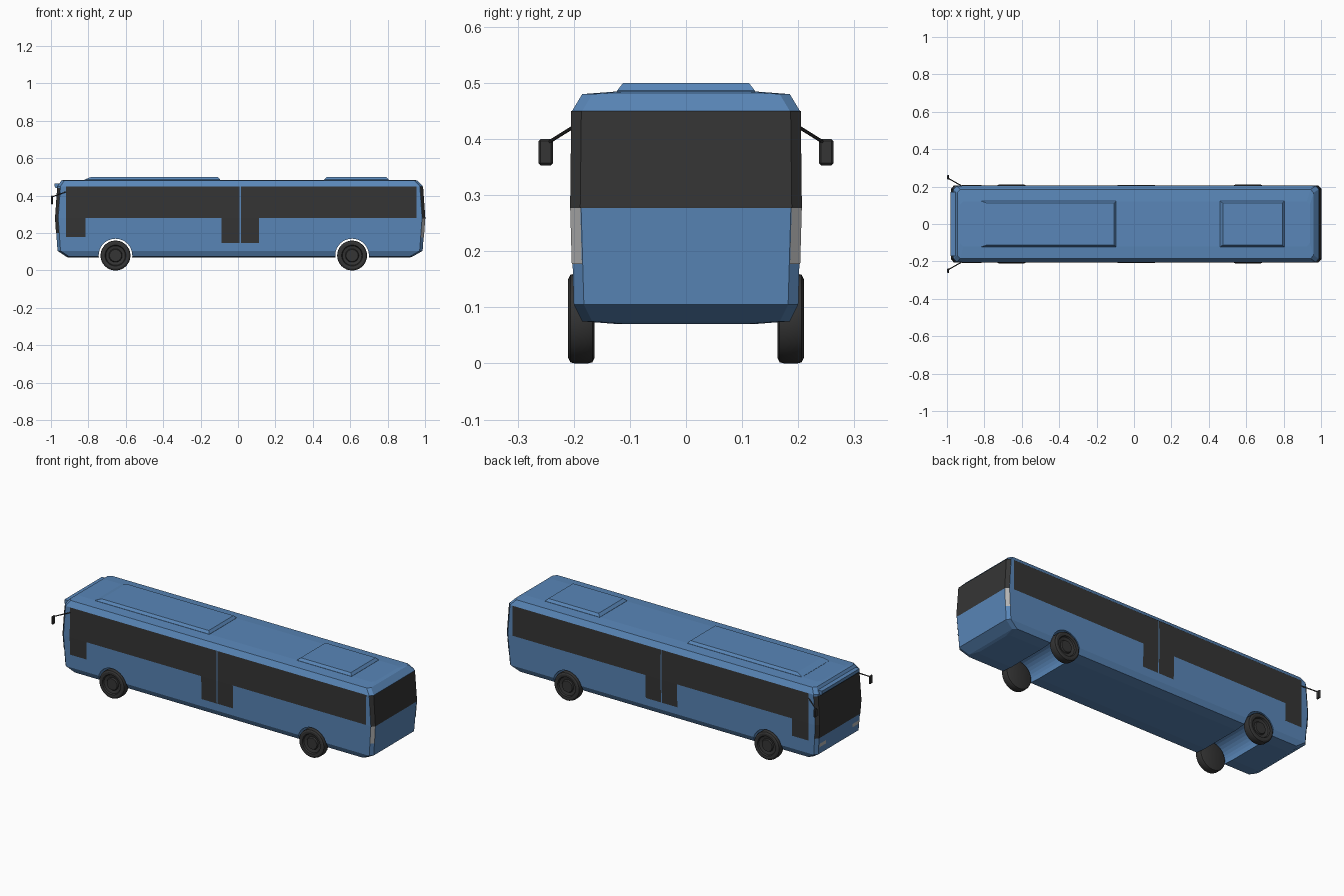
import bpy, bmesh, math
from mathutils import Vector

if "Cube" in bpy.data.objects:
    bpy.data.objects.remove(bpy.data.objects["Cube"])


def material(name, rgb):
    m = bpy.data.materials.new(name)
    m.diffuse_color = (*rgb, 1)
    m.use_nodes = True
    m.node_tree.nodes["Principled BSDF"].inputs["Base Color"].default_value = m.diffuse_color
    return m


BLUE = material("blue_paint", (0.1, 0.24, 0.48))
DARK = material("dark_glass", (0.035, 0.035, 0.035))
LIGHT = material("lamp_grey", (0.45, 0.45, 0.45))


def make(name, verts, faces, mat):
    mesh = bpy.data.meshes.new(name)
    mesh.from_pydata(verts, [], faces)
    bm = bmesh.new()
    bm.from_mesh(mesh)
    bmesh.ops.recalc_face_normals(bm, faces=bm.faces)
    bm.to_mesh(mesh)
    bm.free()
    mesh.materials.append(mat)
    obj = bpy.data.objects.new(name, mesh)
    bpy.context.collection.objects.link(obj)
    return obj


def loft(name, rings, mat, closed=False):
    n, k = len(rings[0]), len(rings)
    verts = [p for r in rings for p in r]
    faces = [(i * n + j, i * n + (j + 1) % n, (i + 1) % k * n + (j + 1) % n, (i + 1) % k * n + j)
             for i in range(k if closed else k - 1) for j in range(n)]
    if not closed:
        faces += [tuple(range(n)), tuple(range((k - 1) * n, k * n))]
    return make(name, verts, faces, mat)


def rect(x0, x1, y0, y1, z):
    return [(x0, y0, z), (x1, y0, z), (x1, y1, z), (x0, y1, z)]


def box(name, x, y, z, mat):
    return loft(name, [rect(*x, *y, z[0]), rect(*x, *y, z[1])], mat)


# Body levels: z, front x, rear x, half width
LEVELS = [(0.07, -0.91, 0.92, 0.12), (0.075, -0.92, 0.935, 0.185), (0.105, -0.965, 0.987, 0.2),
          (0.28, -0.977, 1.0, 0.205), (0.45, -0.965, 0.988, 0.203),
          (0.48, -0.945, 0.96, 0.185), (0.485, -0.93, 0.94, 0.12)]


def ring(z, g=0.0):
    for a, b in zip(LEVELS, LEVELS[1:]):
        if z <= b[0]:
            t = (z - a[0]) / (b[0] - a[0])
            xf, xr, w = (a[i] + (b[i] - a[i]) * t for i in (1, 2, 3))
            break
    xf, xr, w = xf - g, xr + g, w + g
    cx, cy = 0.016, 0.018
    return [(xf + cx, -w, z), (xr - cx, -w, z), (xr, -w + cy, z), (xr, w - cy, z),
            (xr - cx, w, z), (xf + cx, w, z), (xf, w - cy, z), (xf, -w + cy, z)]


body = loft("body", [ring(l[0]) for l in LEVELS], BLUE)

# Wheel arches cut right through the body
AXLES = (-0.655, 0.61)
for x in AXLES:
    circles = [[(x + 0.09 * math.cos(a * math.tau / 32), y, 0.08 + 0.09 * math.sin(a * math.tau / 32))
                for a in range(32)] for y in (-0.3, 0.3)]
    cutter = loft("arch_cutter", circles, BLUE)
    cutter.hide_render = True
    mod = body.modifiers.new("arch", 'BOOLEAN')
    mod.operation, mod.object, mod.solver = 'DIFFERENCE', cutter, 'EXACT'
    bpy.context.view_layer.objects.active = body
    bpy.ops.object.modifier_apply(modifier=mod.name)
    bpy.data.objects.remove(cutter)


def sheet(name, z0, z1, row, mat):
    """Thin panel following the body between two heights."""
    zs = [z0] + [l[0] for l in LEVELS if z0 < l[0] < z1] + [z1]
    rows = [row(z) for z in zs]
    n = len(rows[0])
    faces = [(i * n + j, i * n + j + 1, (i + 1) * n + j + 1, (i + 1) * n + j)
             for i in range(len(zs) - 1) for j in range(n - 1)]
    return make(name, [p for r in rows for p in r], faces, mat)


def wrap(name, z0, z1, ids, mat, g=0.0015):
    return sheet(name, z0, z1, lambda z: [ring(z, g)[i] for i in ids], mat)


def side(name, x0, x1, z0, z1, mat, s, g=0.0015):
    return sheet(name, z0, z1, lambda z: [(x, s * -ring(z, g)[0][1], z) for x in (x0, x1)], mat)


# End glazing and lamps
wrap("rear_window", 0.277, 0.45, (1, 2, 3, 4), DARK)
wrap("windshield", 0.2, 0.44, (5, 6, 7, 0), DARK)
wrap("tail_lamp_right", 0.177, 0.277, (1, 2), LIGHT)
wrap("tail_lamp_left", 0.177, 0.277, (3, 4), LIGHT)
loft("front_visor", [rect(-0.975, -0.92, -0.17, 0.17, 0.442), rect(-0.98, -0.92, -0.17, 0.17, 0.448),
                     rect(-0.98, -0.92, -0.17, 0.17, 0.466)], BLUE)

# Roof units
for name, x0, x1, e in (("front_roof_unit", -0.82, -0.095, 0.035), ("rear_roof_unit", 0.46, 0.805, 0.015)):
    loft(name, [rect(x0, x1, -0.123, 0.123, 0.48), rect(x0, x1, -0.123, 0.123, 0.486),
                rect(x0 + e, x1 - 0.012, -0.112, 0.112, 0.5)], BLUE)

# Tyre and rim profile: radius, distance out from the inner wall
PROFILE = [(0.0, 0.0), (0.07, 0.0), (0.078, 0.004), (0.08, 0.012), (0.08, 0.035), (0.078, 0.043),
           (0.07, 0.047), (0.056, 0.046), (0.052, 0.038), (0.036, 0.034), (0.032, 0.041), (0.0, 0.041)]

for s, tag in ((-1, "right"), (1, "left")):
    # Side windows and doors
    side("side_window_" + tag, -0.92, 0.955, 0.28, 0.45, DARK, s)
    side("front_door_glass_" + tag, -0.92, -0.815, 0.18, 0.375, DARK, s, 0.0025)
    side("middle_door_" + tag, -0.088, 0.112, 0.148, 0.45, DARK, s, 0.0025)
    side("door_divider_" + tag, 0.009, 0.015, 0.148, 0.45, BLUE, s, 0.0035)

    # Headlamp
    sheet("headlamp_" + tag, 0.145, 0.165,
          lambda z: [(ring(z, 0.0015)[6][0], s * y, z) for y in (0.12, 0.18)], LIGHT)

    # Mirror
    head = box("mirror_" + tag, (-1.0, -0.988), sorted((s * 0.237, s * 0.263)), (0.353, 0.4), DARK)
    bev = head.modifiers.new("bevel", 'BEVEL')
    bev.width, bev.segments = 0.004, 1
    a, b = Vector((-0.915, s * 0.2, 0.422)), Vector((-0.994, s * 0.245, 0.394))
    u = (b - a).normalized().cross(Vector((0, 0, 1))).normalized()
    v = u.cross(b - a).normalized()
    loft("mirror_arm_" + tag, [[p + 0.003 * (u * math.cos(t * math.tau / 6) + v * math.sin(t * math.tau / 6))
                                for t in range(6)] for p in (a, b)], DARK)

    # Wheels
    for x, end in zip(AXLES, ("front", "rear")):
        rings = [[(x + max(r, 0.0005) * math.cos(a * math.tau / 32), s * (0.163 + d),
                   0.08 + max(r, 0.0005) * math.sin(a * math.tau / 32)) for a in range(32)]
                 for r, d in PROFILE]
        wheel = loft(f"{end}_wheel_{tag}", rings, DARK)
        bpy.ops.object.select_all(action='DESELECT')
        wheel.select_set(True)
        bpy.context.view_layer.objects.active = wheel
        bpy.ops.object.shade_smooth_by_angle(angle=math.radians(30))
